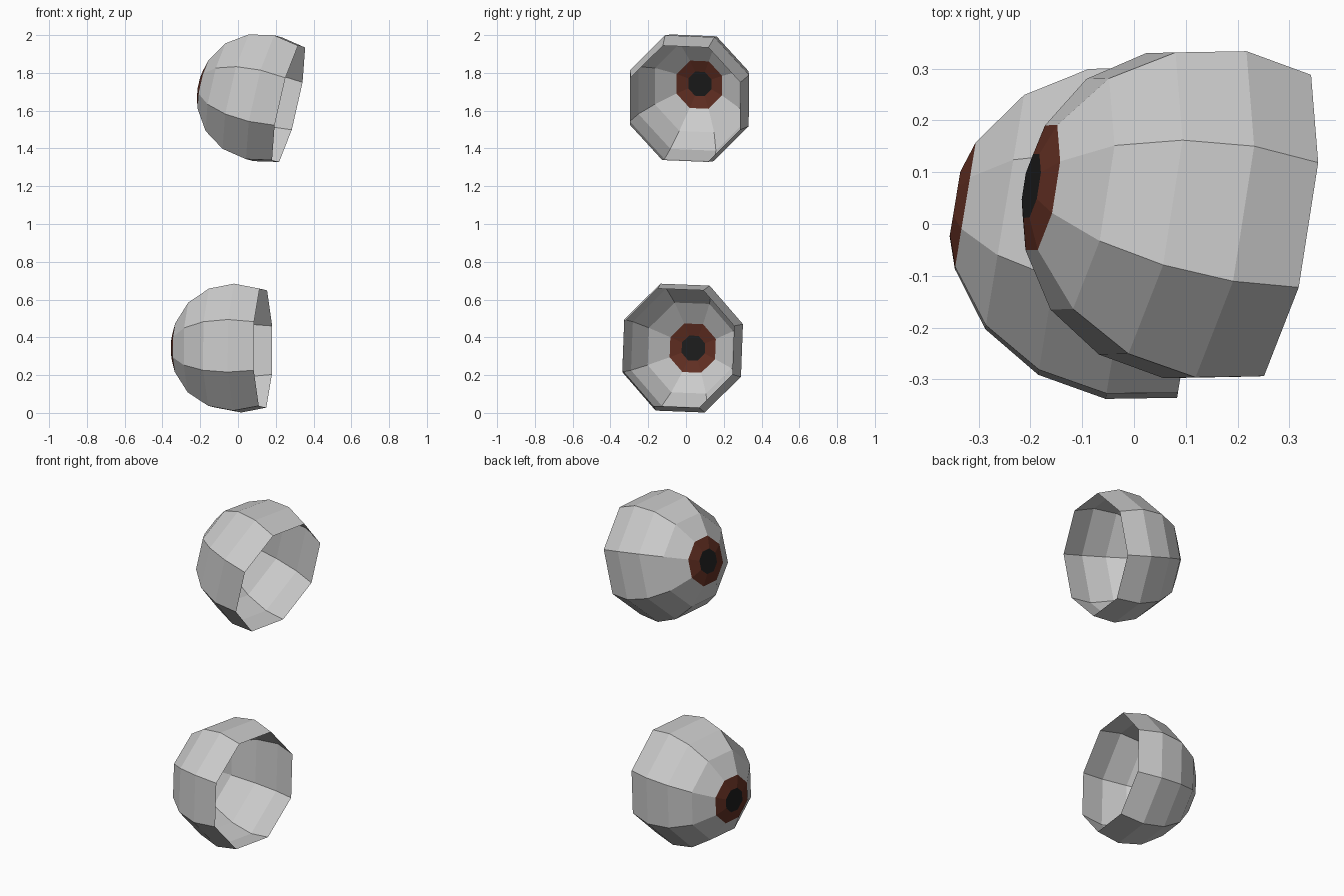
import bpy, bmesh, math
from mathutils import Matrix, Vector

if "Cube" in bpy.data.objects:
    bpy.data.objects.remove(bpy.data.objects["Cube"])

SIDES = 8
R = 0.355
SQUASH_Y, STRETCH_Z = 0.972, 1.025   # slightly oval across the looking axis


def material(name, rgb):
    m = bpy.data.materials.new(name)
    m.diffuse_color = (*rgb, 1)
    m.use_nodes = True
    m.node_tree.nodes["Principled BSDF"].inputs["Base Color"].default_value = m.diffuse_color
    return m


iris_mat = material("dark_red", (0.12, 0.028, 0.016))
pupil_mat = material("near_black", (0.012, 0.012, 0.012))


def band(name, angles, frame, mat=None, cap=False):
    """Faceted sphere section between polar angles (degrees) from the looking axis."""
    bm = bmesh.new()
    rings = []
    for a in angles:
        t = math.radians(a)
        ring = []
        for i in range(SIDES):
            p = 2 * math.pi * (i + 0.5) / SIDES
            co = Vector((-R * math.cos(t),
                         R * math.sin(t) * math.cos(p) * SQUASH_Y,
                         R * math.sin(t) * math.sin(p) * STRETCH_Z))
            ring.append(bm.verts.new(frame @ co))
        rings.append(ring)
    for a, b in zip(rings, rings[1:]):
        for i in range(SIDES):
            j = (i + 1) % SIDES
            bm.faces.new((a[i], b[i], b[j], a[j]))
    if cap:
        bm.faces.new(rings[0][::-1])
    bm.normal_update()
    # make every normal point away from the eye centre
    centre = frame.translation
    for f in bm.faces:
        if f.normal.dot(f.calc_center_median() - centre) < 0:
            f.normal_flip()
    me = bpy.data.meshes.new(name)
    bm.to_mesh(me)
    bm.free()
    if mat:
        me.materials.append(mat)
    bpy.context.collection.objects.link(bpy.data.objects.new(name, me))


def eye(prefix, centre, yaw, pitch, roll):
    frame = (Matrix.Translation(centre)
             @ Matrix.Rotation(math.radians(yaw), 4, 'Z')
             @ Matrix.Rotation(math.radians(pitch), 4, 'Y')
             @ Matrix.Rotation(math.radians(roll), 4, 'X'))
    # open-backed white, iris ring, flat pupil
    band(prefix + "_eyeball", (22.5, 45, 67.5, 90, 112.5), frame)
    band(prefix + "_iris", (11.25, 22.5), frame, iris_mat)
    band(prefix + "_pupil", (11.25,), frame, pupil_mat, cap=True)


# both look toward -x and a little toward +y; the upper one also looks up
eye("upper", (0.137, 0.018, 1.666), -9.4, 12.6, -2.4)
eye("lower", (-0.002, -0.018, 0.343), -9.4, 0.0, -2.2)
